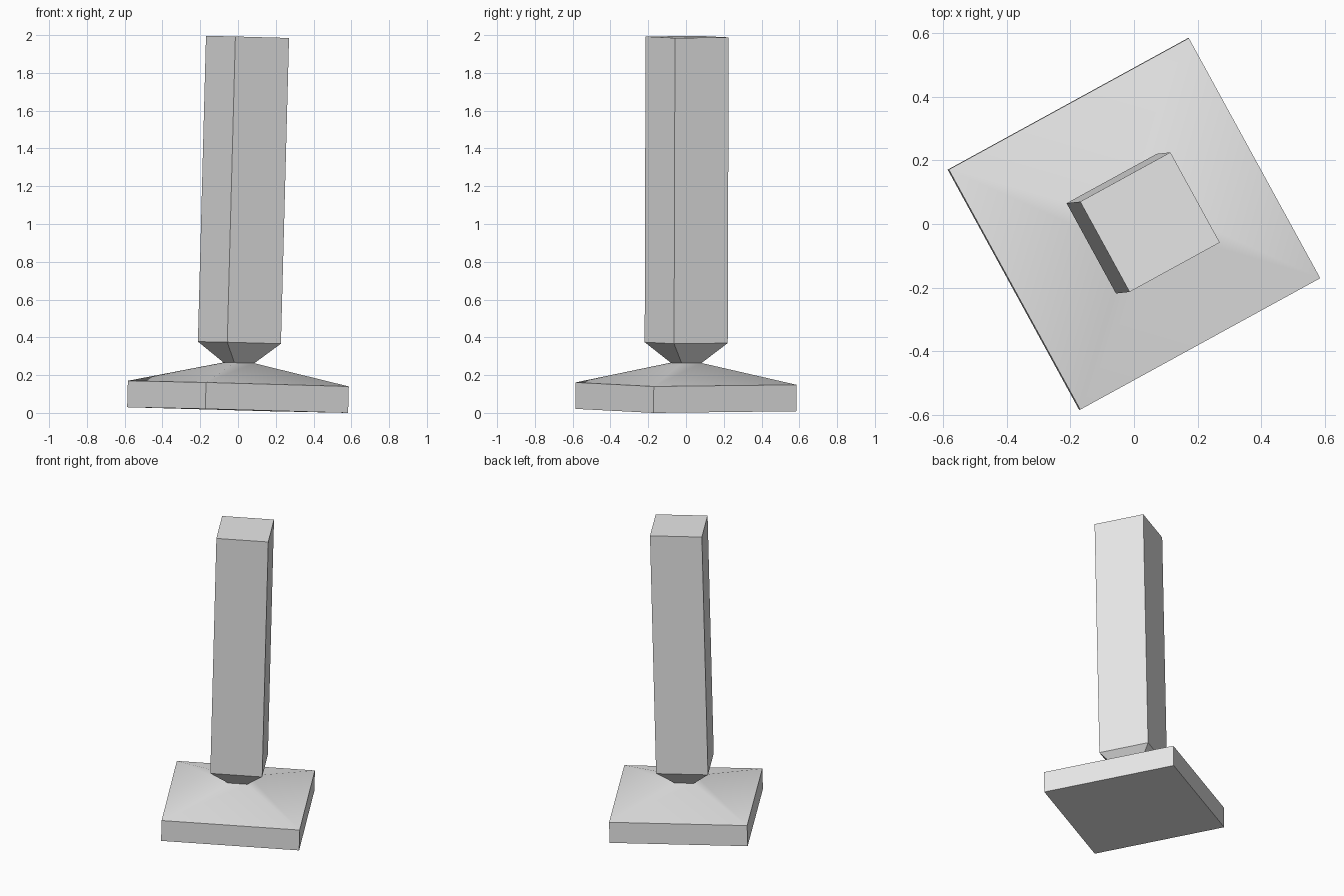
import bpy, bmesh
from math import radians
from mathutils import Matrix, Vector

cube = bpy.data.objects.get("Cube")
if cube:
    bpy.data.objects.remove(cube, do_unlink=True)

grey = bpy.data.materials.new("plain_grey")
grey.use_nodes = True
grey.diffuse_color = (0.8, 0.8, 0.8, 1)
grey.node_tree.nodes["Principled BSDF"].inputs["Base Color"].default_value = grey.diffuse_color

# Square profile of the post: (half width, height) from the foot up
PROFILE = [
    (0.431, 0.0),    # foot underside
    (0.431, 0.14),   # foot rim
    (0.06, 0.25),    # pinched neck
    (0.162, 0.357),  # shaft bottom
    (0.162, 1.976),  # shaft top
]

bm = bmesh.new()
rings = [
    [bm.verts.new((sx * half, sy * half, z))
     for sx, sy in ((-1, -1), (1, -1), (1, 1), (-1, 1))]
    for half, z in PROFILE
]

# Side walls between neighbouring rings, then both end caps
for low, high in zip(rings, rings[1:]):
    for i in range(4):
        j = (i + 1) % 4
        bm.faces.new((low[i], low[j], high[j], high[i]))
bm.faces.new(rings[0][::-1])
bm.faces.new(rings[-1])

# Turn about the shaft, then lean slightly to the side
lean = Vector((0, 0, 1)).rotation_difference(Vector((0.0265, 0.003, 1)))
placing = (Matrix.Translation((-0.002, 0, 0.0175))
           @ lean.to_matrix().to_4x4()
           @ Matrix.Rotation(radians(28.7), 4, 'Z'))
bm.transform(placing)
lowest = min(v.co.z for v in bm.verts)
bmesh.ops.translate(bm, verts=bm.verts, vec=(0, 0, -lowest))

mesh = bpy.data.meshes.new("post_with_foot")
bm.to_mesh(mesh)
bm.free()
mesh.materials.append(grey)
post = bpy.data.objects.new("post_with_foot", mesh)
bpy.context.collection.objects.link(post)

# Smooth sloping foot, crisp edges elsewhere
bpy.ops.object.select_all(action='DESELECT')
post.select_set(True)
bpy.context.view_layer.objects.active = post
bpy.ops.object.shade_smooth_by_angle(angle=radians(30))
